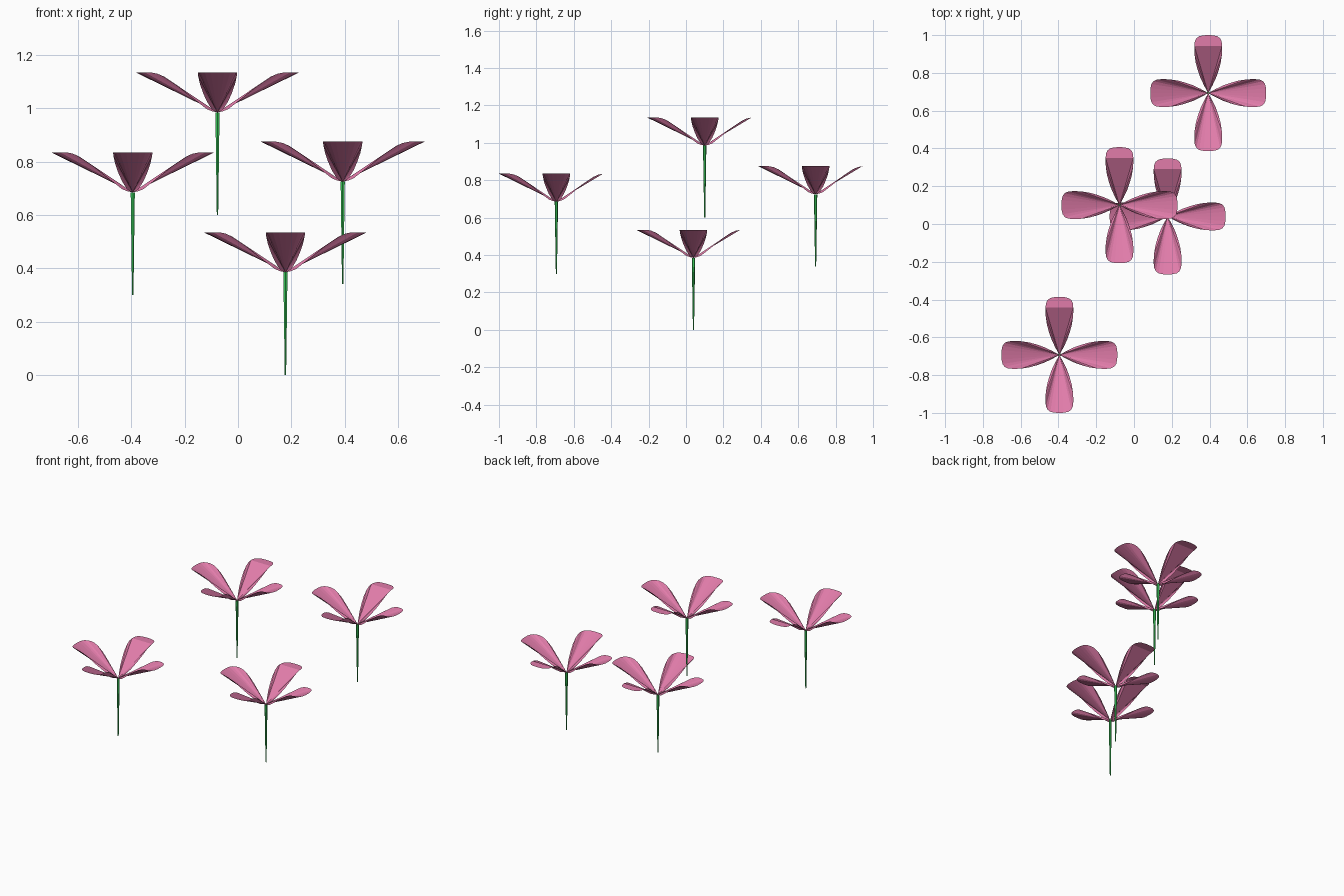
import bpy, bmesh, math
from mathutils import Matrix

if "Cube" in bpy.data.objects:
    bpy.data.objects.remove(bpy.data.objects["Cube"])


def material(name, colour):
    m = bpy.data.materials.new(name)
    m.diffuse_color = (*colour, 1)
    m.use_nodes = True
    m.node_tree.nodes["Principled BSDF"].inputs["Base Color"].default_value = m.diffuse_color
    return m


PINK = material("petal_pink", (0.75, 0.20, 0.40))
GREEN = material("stem_green", (0.04, 0.58, 0.10))
STEM_H = 0.385

# Half outline of a petal: distance from centre, half width, height
SIDE = [(0.02, 0.011, 0.004), (0.04, 0.022, 0.012), (0.08, 0.041, 0.043),
        (0.12, 0.055, 0.075), (0.16, 0.066, 0.107), (0.20, 0.072, 0.134),
        (0.225, 0.0735, 0.145), (0.25, 0.0735, 0.15)]
TIP = [(0.273, 0.071, 0.15), (0.290, 0.063, 0.15),
       (0.301, 0.048, 0.15), (0.306, 0.025, 0.15)]


def add_object(name, bm, mat, loc):
    me = bpy.data.meshes.new(name)
    bm.to_mesh(me)
    bm.free()
    me.materials.append(mat)
    ob = bpy.data.objects.new(name, me)
    ob.location = loc
    bpy.context.collection.objects.link(ob)
    return ob


def add_petal(bm, angle, flat_tip):
    rot = Matrix.Rotation(angle, 4, 'Z')
    half = SIDE + TIP
    pts = [(r, -w, z) for r, w, z in half] + [(0.307, 0, 0.15)]
    pts += [(r, w, z) for r, w, z in reversed(half)]
    base = bm.verts.new((0, 0, 0))
    rim = [bm.verts.new(rot @ Matrix.Translation(p).to_translation()) for p in pts]
    n = len(SIDE)
    if flat_tip:
        # two folded sides, a middle triangle and a level tip
        outer = rim[n - 1:len(rim) - n + 1]
        bm.faces.new(outer)
        fans = [rim[:n], [outer[0], outer[-1]], rim[-n:]]
    else:
        fans = [rim]
    for fan in fans:
        for a, b in zip(fan, fan[1:]):
            bm.faces.new((base, a, b))


def flower(i, loc):
    # tapered stem
    bm = bmesh.new()
    bmesh.ops.create_cone(bm, cap_ends=True, segments=6, radius1=0.003,
                          radius2=0.009, depth=STEM_H,
                          matrix=Matrix.Translation((0, 0, STEM_H / 2)))
    add_object(f"stem_{i}", bm, GREEN, loc)
    # four cupped petals
    bm = bmesh.new()
    for k in range(4):
        add_petal(bm, k * math.pi / 2, k == 1)
    add_object(f"petals_{i}", bm, PINK, (loc[0], loc[1], loc[2] + STEM_H))


for i, loc in enumerate([(-0.395, -0.693, 0.30), (-0.077, 0.10, 0.60),
                         (0.393, 0.693, 0.34), (0.178, 0.04, 0.0)], 1):
    flower(i, loc)
